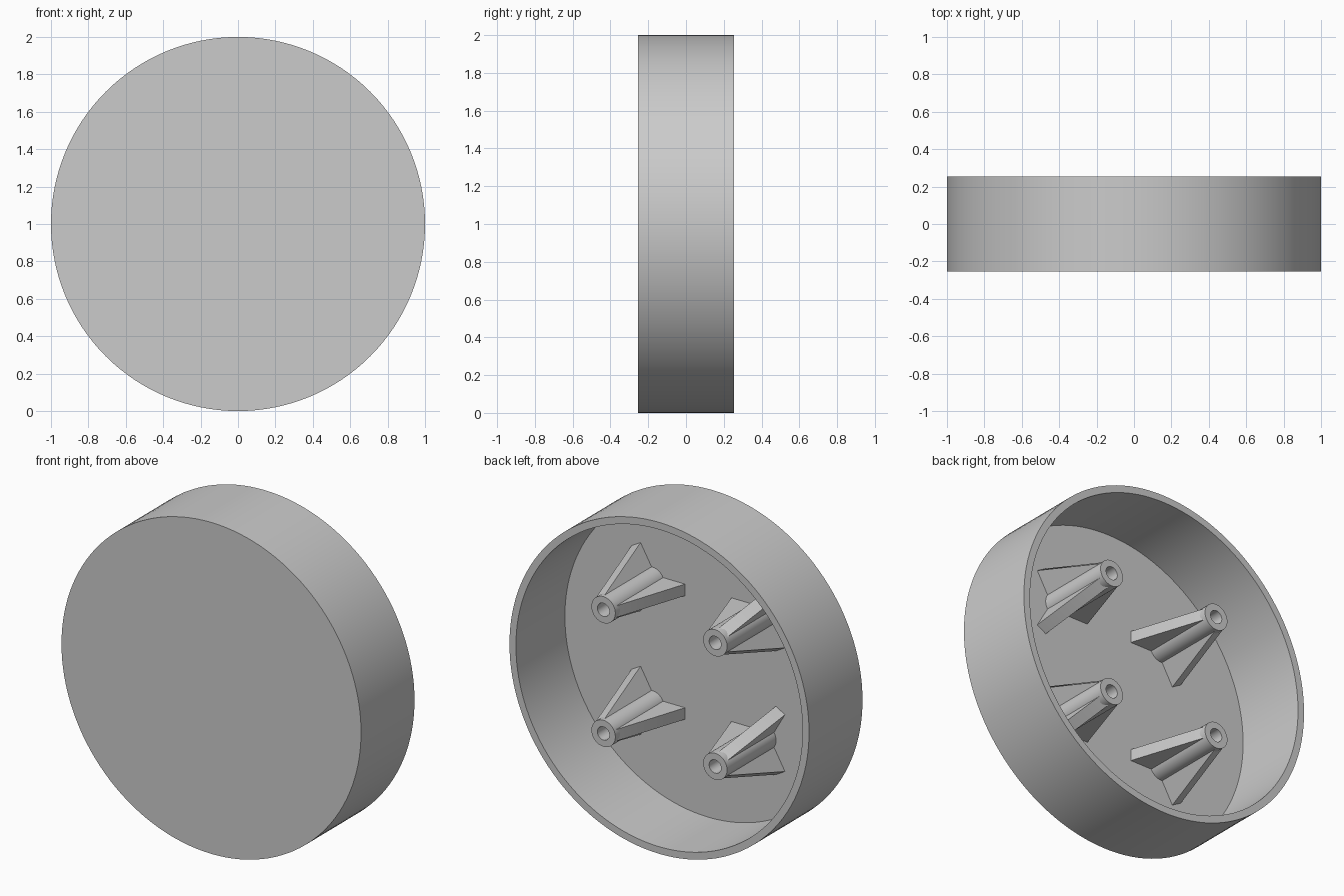
import bpy, bmesh, math
from mathutils import Matrix, Vector

old = bpy.data.objects.get("Cube")
if old:
    bpy.data.objects.remove(old, do_unlink=True)

grey = bpy.data.materials.new("light_grey")
grey.use_nodes = True
grey.diffuse_color = (0.6, 0.6, 0.6, 1)
grey.node_tree.nodes["Principled BSDF"].inputs["Base Color"].default_value = (0.6, 0.6, 0.6, 1)

# Main dimensions
RADIUS, HALF_DEPTH, WALL = 1.0, 0.255, 0.043
FLOOR = -HALF_DEPTH + WALL
POST_R, HOLE_R, POST_OFFSET = 0.08, 0.04, 0.373
RIB_REACH, RIB_THICK = 0.218, 0.07


def finish(name, bm, location):
    """Turn a bmesh into a smooth-by-angle object."""
    bmesh.ops.remove_doubles(bm, verts=bm.verts, dist=1e-5)
    bmesh.ops.recalc_face_normals(bm, faces=bm.faces)
    mesh = bpy.data.meshes.new(name)
    bm.to_mesh(mesh)
    bm.free()
    mesh.materials.append(grey)
    mesh.shade_smooth()
    mesh.set_sharp_from_angle(angle=math.radians(30))
    obj = bpy.data.objects.new(name, mesh)
    obj.location = location
    bpy.context.collection.objects.link(obj)
    return obj


def lathe(name, profile, steps, location, closed=False):
    """Revolve (radius, y) points around the y axis."""
    bm = bmesh.new()
    verts = [bm.verts.new((r, y, 0)) for r, y in profile]
    pairs = list(zip(verts, verts[1:]))
    if closed:
        pairs.append((verts[-1], verts[0]))
    edges = [bm.edges.new(p) for p in pairs]
    bmesh.ops.spin(bm, geom=verts + edges, cent=(0, 0, 0), axis=(0, 1, 0),
                   angle=math.tau, steps=steps, use_merge=True)
    return finish(name, bm, location)


def ribs(name, inward, location):
    """Three tapered gussets around a post, one pointing inward."""
    bm = bmesh.new()
    outline = [(0, FLOOR - 0.01), (RIB_REACH, FLOOR - 0.01), (RIB_REACH, FLOOR),
               (POST_R - 0.01, HALF_DEPTH - 0.015), (POST_R - 0.03, HALF_DEPTH - 0.015),
               (POST_R - 0.03, FLOOR - 0.01)]
    outline = outline[1:]  # leave the screw hole clear
    for k in range(3):
        turn = Matrix.Rotation(-(inward + k * math.tau / 3), 3, 'Y')
        face = bm.faces.new([bm.verts.new(turn @ Vector((r, y, -RIB_THICK / 2)))
                             for r, y in outline])
        side = bmesh.ops.extrude_face_region(bm, geom=[face], use_keep_orig=True)
        moved = [v for v in side["geom"] if isinstance(v, bmesh.types.BMVert)]
        bmesh.ops.translate(bm, verts=moved, vec=turn @ Vector((0, 0, RIB_THICK)))
    return finish(name, bm, location)


# Round cap, open at the back
inner = RADIUS - WALL
lathe("cap_shell", [(0, -HALF_DEPTH), (RADIUS, -HALF_DEPTH), (RADIUS, HALF_DEPTH),
                    (inner, HALF_DEPTH), (inner, FLOOR), (0, FLOOR)], 128, (0, 0, 1))

# Four hollow posts with gussets
for side, sx in (("left", 1), ("right", -1)):
    for level, sz in (("upper", 1), ("lower", -1)):
        place = (sx * POST_OFFSET, 0, 1 + sz * POST_OFFSET)
        base = FLOOR - 0.01
        lathe(f"{level}_{side}_post", [(HOLE_R, base), (POST_R, base), (POST_R, HALF_DEPTH),
                                       (HOLE_R, HALF_DEPTH)], 32, place, closed=True)
        ribs(f"{level}_{side}_ribs", math.pi if sx > 0 else 0, place)
